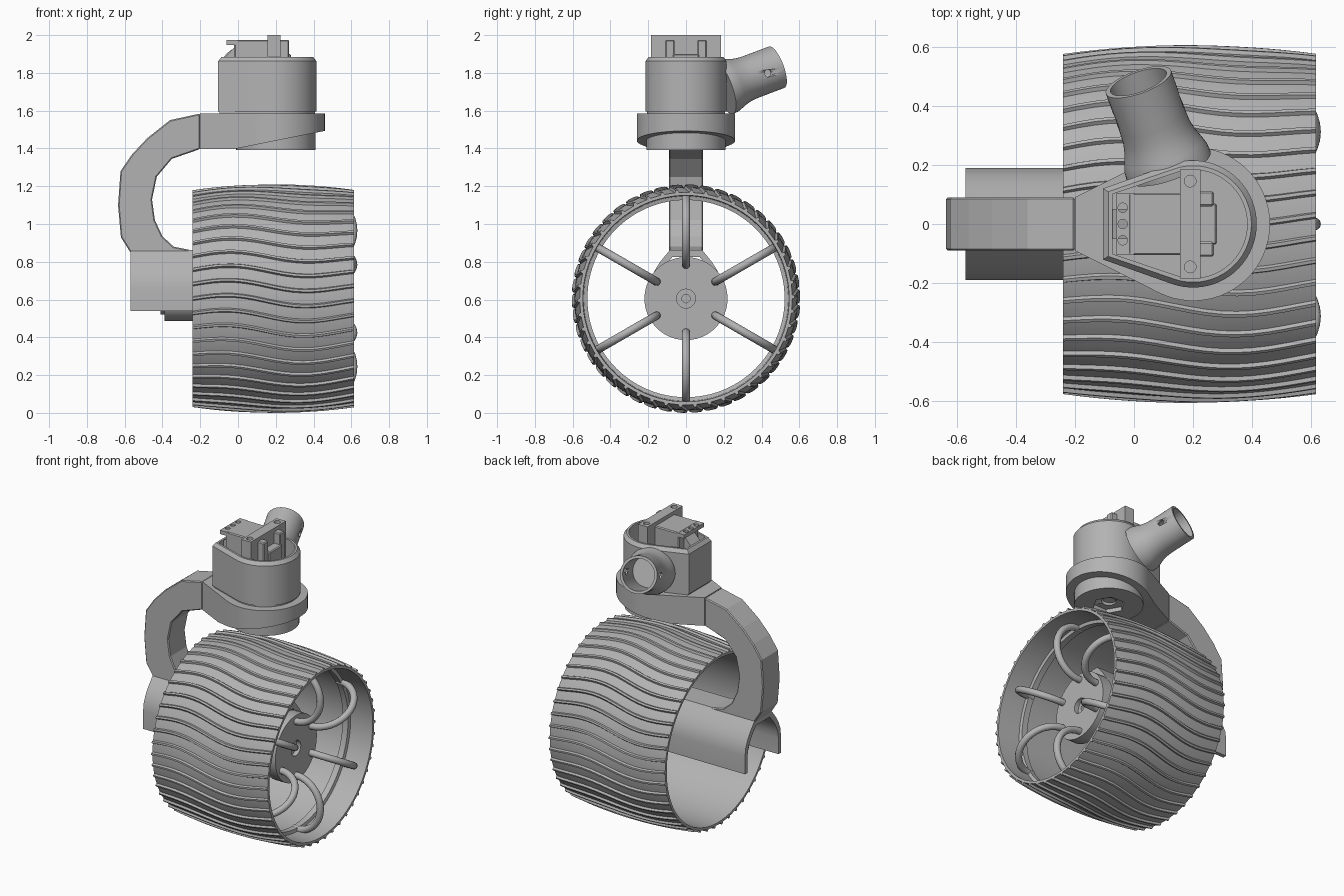
import bpy, bmesh, math
from math import sin, cos, pi, radians
from mathutils import Vector

if "Cube" in bpy.data.objects:
    bpy.data.objects.remove(bpy.data.objects["Cube"])

grey = bpy.data.materials.new("plain_grey")
grey.use_nodes = True
COLOUR = (0.45, 0.45, 0.45, 1)
grey.diffuse_color = COLOUR
grey.node_tree.nodes["Principled BSDF"].inputs["Base Color"].default_value = COLOUR

AXLE_Z = 0.605
AXLE = Vector((0, 0, AXLE_Z))
X, Z = Vector((1, 0, 0)), Vector((0, 0, 1))


def activate(ob):
    bpy.ops.object.select_all(action='DESELECT')
    ob.select_set(True)
    bpy.context.view_layer.objects.active = ob


def finish(bm, name, smooth=True):
    bmesh.ops.recalc_face_normals(bm, faces=bm.faces)
    me = bpy.data.meshes.new(name)
    bm.to_mesh(me)
    bm.free()
    ob = bpy.data.objects.new(name, me)
    me.materials.append(grey)
    bpy.context.collection.objects.link(ob)
    if smooth:
        activate(ob)
        bpy.ops.object.shade_smooth_by_angle(angle=radians(32))
    return ob


def add_loft(bm, rings, closed=False, split=False):
    """Skin a row of equal rings; closed joins last to first, else caps the ends."""
    vs = [[bm.verts.new(p) for p in r] for r in rings]
    n = len(vs[0])
    pairs = list(zip(vs, vs[1:])) + ([(vs[-1], vs[0])] if closed else [])
    for a, b in pairs:
        for i in range(n):
            j = (i + 1) % n
            bm.faces.new((a[i], a[j], b[j], b[i]))
    if not closed:
        bm.faces.new(vs[-1])
        if split:
            bm.faces.new(vs[0][:n - 3] + [vs[0][-1]])
            bm.faces.new(vs[0][n - 4:])
        else:
            bm.faces.new(vs[0])


def loft(name, rings, smooth=True, **kw):
    bm = bmesh.new()
    add_loft(bm, rings, **kw)
    return finish(bm, name, smooth)


def lathe(name, profile, origin, axis, n=48, **kw):
    """Turn (distance, radius) points about an axis."""
    q = axis.to_track_quat('Z', 'Y')
    rings = [[origin + q @ Vector((r * cos(2 * pi * i / n), r * sin(2 * pi * i / n), s))
              for i in range(n)] for s, r in profile]
    return loft(name, rings, **kw)


def box(name, lo, hi, bevel=0.006):
    ring = [(lo[0], lo[1]), (hi[0], lo[1]), (hi[0], hi[1]), (lo[0], hi[1])]
    ob = loft(name, [[(x, y, z) for x, y in ring] for z in (lo[2], hi[2])], smooth=False)
    if bevel:
        m = ob.modifiers.new("bevel", 'BEVEL')
        m.width, m.segments = bevel, 1
    return ob


def cut(ob, cutter):
    m = ob.modifiers.new("cut", 'BOOLEAN')
    m.operation, m.object, m.solver = 'DIFFERENCE', cutter, 'EXACT'
    activate(ob)
    bpy.ops.object.modifier_apply(modifier=m.name)
    bpy.data.objects.remove(cutter)


def outline(r, left_x, left_y, kink=None, n=40):
    """Round end about the pivot, tapering straight to a flat left edge."""
    dx, dy = left_x - 0.2, left_y
    a = math.atan2(dy, dx) - math.acos(r / math.hypot(dx, dy))
    pts = [(0.2 + r * cos(-a + 2 * a * i / n), r * sin(-a + 2 * a * i / n))
           for i in range(n + 1)]
    side = [(left_x, left_y)]
    if kink is not None:
        tx, ty = pts[-1]
        f = (kink - left_x) / (tx - left_x)
        side.insert(0, (kink, left_y + f * (ty - left_y)))
    return pts + side + [(x, -y) for x, y in reversed(side)]


# Wheel barrel with an inner rib
def barrel(x):
    return 0.592 - 0.03 * ((x - 0.19) / 0.43) ** 2


X0, X1 = -0.24, 0.615
xs = [X0 + (X1 - X0) * i / 16 for i in range(17)]
inner = [(X1, 0.546), (0.455, 0.542), (0.45, 0.522), (0.41, 0.522), (0.405, 0.542), (X0, 0.546)]
lathe("wheel_rim", [(x, barrel(x)) for x in xs] + inner, AXLE, X, n=96, closed=True)


# Wavy tread ridges
def on_wheel(x, r, phi):
    return Vector((x, -r * cos(phi), AXLE_Z + r * sin(phi)))


RIDGES = 46
bm = bmesh.new()
for k in range(RIDGES):
    rings = []
    for x in xs:
        t = (x - X0) / (X1 - X0)
        phi = 2 * pi * k / RIDGES + 0.04 * sin(2 * pi * t * 1.1) - 0.04 * t
        section = [(-0.022, -0.004), (-0.010, 0.013), (0.010, 0.013), (0.022, -0.004)]
        rings.append([on_wheel(x, barrel(x) + h, phi + d) for d, h in section])
    add_loft(bm, rings)
finish(bm, "tread_ridges")

# Bowed spokes
bm = bmesh.new()
for k in range(6):
    phi = pi / 6 + k * pi / 3
    side = Vector((0, sin(phi), cos(phi)))
    rings = []
    for i in range(21):
        t = -0.12 + (pi + 0.24) * i / 20
        ring = []
        for j in range(12):
            u = 2 * pi * j / 12
            rho = 0.18 + 0.022 * cos(u)
            ring.append(on_wheel(0.43 + rho * sin(t), 0.36 + rho * cos(t), phi)
                        + side * 0.022 * sin(u))
        rings.append(ring)
    add_loft(bm, rings)
finish(bm, "wheel_spokes")

# Hub with shaft socket, and the motor behind it
lathe("wheel_hub", [(0.35, 0.22), (0.43, 0.22), (0.43, 0.05), (0.40, 0.05),
                    (0.40, 0.022), (0.37, 0.022)], AXLE, X)
lathe("motor", [(-0.41, 0.085), (-0.39, 0.085), (-0.39, 0.118), (0.36, 0.118)], AXLE, X)

# Arched motor cover, open underneath
half = [(0.19, 0.54), (0.19, 0.66), (0.183, 0.71), (0.165, 0.755), (0.14, 0.795),
        (0.112, 0.83), (0.085, 0.863)]
half_in = [(y * 0.86, 0.54 + (z - 0.54) * 0.88) for y, z in half]
arch = half + [(-y, z) for y, z in reversed(half)]
arch += [(-y, z) for y, z in half_in] + half_in[::-1]
loft("motor_cover", [[(x, y, z) for y, z in arch] for x in (-0.57, 0.36)])

# Curved fork arm
arm_outer = [(-0.57, 0.85), (-0.62, 0.93), (-0.635, 1.1), (-0.622, 1.28), (-0.56, 1.37),
             (-0.48, 1.455), (-0.36, 1.55), (-0.2, 1.585)]
arm_inner = [(-0.2, 1.397), (-0.35, 1.345), (-0.43, 1.25), (-0.455, 1.13), (-0.44, 1.02),
             (-0.4, 0.935), (-0.34, 0.88), (-0.25, 0.862), (-0.25, 0.85)]
arm = loft("fork_arm", [[(x, y, z) for x, z in arm_outer + arm_inner] for y in (-0.09, 0.09)],
           smooth=False)
m = arm.modifiers.new("bevel", 'BEVEL')
m.width, m.segments, m.limit_method, m.angle_limit = 0.007, 1, 'ANGLE', radians(60)

# Swivel plate with sloping underside
plate = outline(0.26, -0.2, 0.09, kink=-0.02)
loft("swivel_plate", [[(x, y, 1.397 + 0.2 * max(0, x + 0.02)) for x, y in plate],
                      [(x, y, 1.585) for x, y in plate]], split=True)

# Lower disc with a hexagonal pocket
PIVOT = Vector((0.2, 0, 0))
disc = lathe("lower_disc", [(1.393, 0.21), (1.53, 0.21)], PIVOT, Z)
cut(disc, lathe("pocket_cutter", [(1.35, 0.1), (1.42, 0.1)], PIVOT, Z, n=6))
cut(disc, lathe("bore_cutter", [(1.38, 0.045), (1.46, 0.045)], PIVOT, Z, n=16))


# Upper housing, an open tray
def tray(off, z):
    return [(x, y, z) for x, y in outline(0.215 - off, -0.105 + off, 0.12 - off * 0.6)]


loft("upper_housing", [tray(0.008, 1.58), tray(0.008, 1.595), tray(0, 1.595), tray(0, 1.862),
                       tray(0.018, 1.885), tray(0.032, 1.885), tray(0.032, 1.75)])

# Angled socket tube with flared root and cross hole
direction = Vector((-0.32, 0.89, 0.335)).normalized()
root = Vector((0.015, 0.48, 1.83)) - direction * 0.32
tube = lathe("socket_tube", [(0, 0.15), (0.03, 0.148), (0.06, 0.138), (0.09, 0.127),
                             (0.13, 0.119), (0.17, 0.117), (0.32, 0.117), (0.32, 0.1),
                             (0.07, 0.1)], root, direction)
across = direction.cross(Z).normalized()
cut(tube, lathe("screw_cutter", [(-0.2, 0.02), (0.2, 0.02)], root + direction * 0.225,
                across, n=16))

# Servo seated in the housing
box("servo_body", (-0.02, -0.105, 1.74), (0.22, 0.105, 1.975))
bar = box("servo_mount_bar", (0.155, -0.185, 1.74), (0.225, 0.185, 2.0), bevel=0)
for y in (-0.145, 0.145):
    cut(bar, lathe("bar_cutter", [(1.96, 0.02), (2.05, 0.02)], Vector((0.19, y, 0)), Z, n=16))
for s in (-1, 1):
    a, b = sorted((s * 0.06, s * 0.11))
    box("servo_front_post", (0.2, a, 1.74), (0.27, b, 1.975))
box("servo_front", (0.2, -0.07, 1.74), (0.28, 0.07, 1.9))
tab = box("servo_tab", (-0.06, -0.105, 1.948), (0.0, 0.105, 1.974), bevel=0)
for y in (-0.055, 0, 0.055):
    cut(tab, lathe("tab_cutter", [(1.9, 0.016), (2.0, 0.016)], Vector((-0.038, y, 0)), Z, n=16))
wedge = [(-0.075, 1.875), (-0.02, 1.935), (0.0, 1.935), (0.0, 1.8), (-0.075, 1.8)]
loft("servo_cable_wedge", [[(x, y, z) for x, z in wedge] for y in (-0.05, 0.05)], smooth=False)
